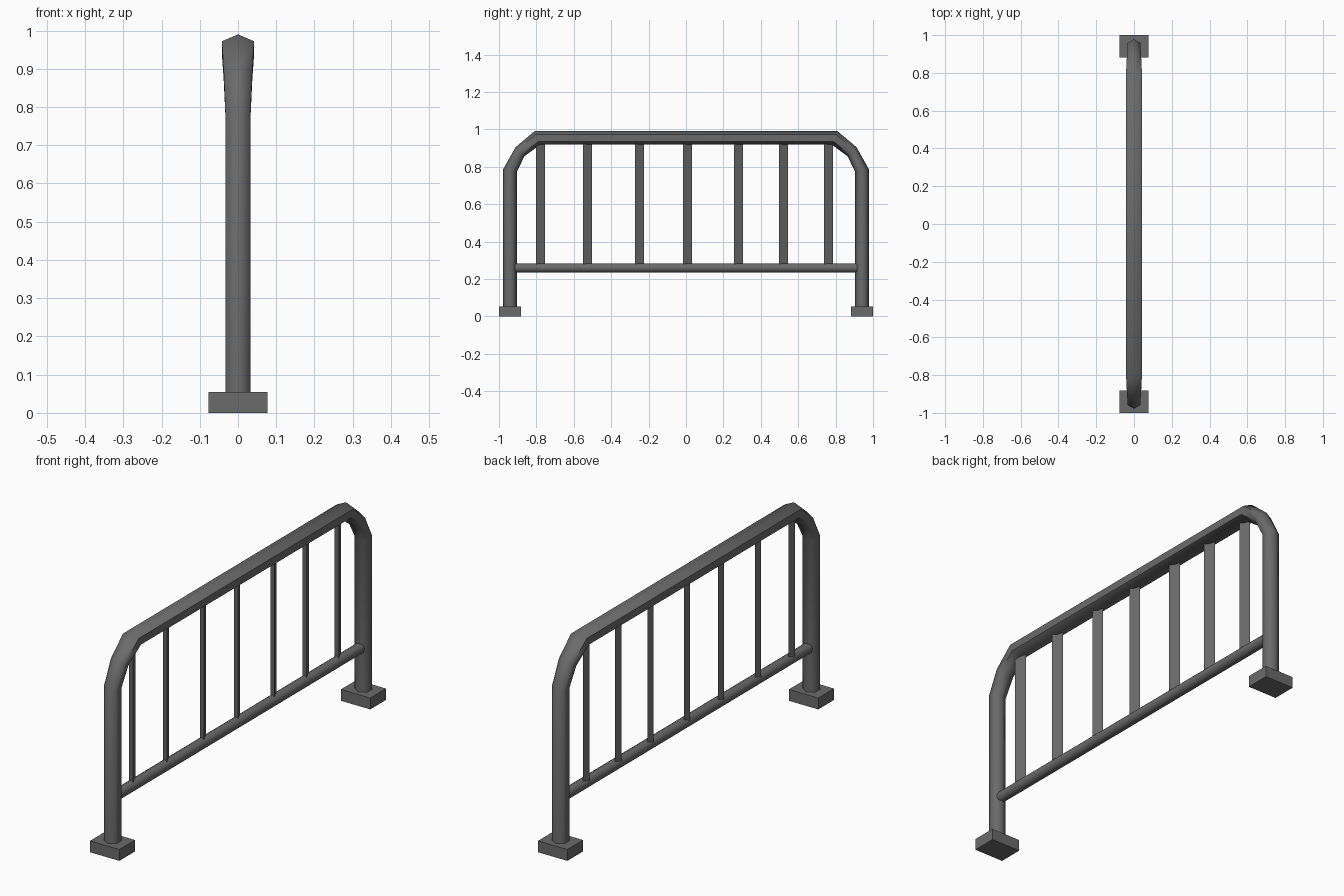
import bpy, bmesh, math

if "Cube" in bpy.data.objects:
    bpy.data.objects.remove(bpy.data.objects["Cube"])

grey = bpy.data.materials.new("dark grey metal")
grey.diffuse_color = (0.145, 0.145, 0.145, 1)
grey.use_nodes = True
grey.node_tree.nodes["Principled BSDF"].inputs["Base Color"].default_value = grey.diffuse_color


def finish(bm, name, smooth=False):
    bmesh.ops.recalc_face_normals(bm, faces=bm.faces[:])
    mesh = bpy.data.meshes.new(name)
    bm.to_mesh(mesh)
    bm.free()
    mesh.materials.append(grey)
    ob = bpy.data.objects.new(name, mesh)
    bpy.context.scene.collection.objects.link(ob)
    if smooth:
        bpy.ops.object.select_all(action='DESELECT')
        ob.select_set(True)
        bpy.context.view_layer.objects.active = ob
        bpy.ops.object.shade_smooth_by_angle(angle=math.radians(65))
    return ob


def loft(name, rings, smooth=False):
    """Skin a list of rings and cap both ends."""
    bm = bmesh.new()
    vs = [[bm.verts.new(p) for p in r] for r in rings]
    n = len(vs[0])
    for a, b in zip(vs, vs[1:]):
        for i in range(n):
            j = (i + 1) % n
            bm.faces.new((a[i], a[j], b[j], b[i]))
    bm.faces.new(vs[0])
    bm.faces.new(vs[-1])
    return finish(bm, name, smooth)


# Bent tube frame: (y, z, outward direction in degrees, in-plane radius, x radius)
half = [(-0.941, 0.03, 180, 0.037, 0.038),
        (-0.941, 0.78, 171, 0.0375, 0.038),
        (-0.888, 0.88, 135, 0.034, 0.043),
        (-0.795, 0.954, 113, 0.039, 0.0485)]
path = half + [(-y, z, 180 - d, rn, rx) for y, z, d, rn, rx in reversed(half)]
rings = []
for y, z, d, rn, rx in path:
    c, s = math.cos(math.radians(d)), math.sin(math.radians(d))
    ring = []
    for k in range(6):
        a = k * math.pi / 3
        t = rn * math.cos(a)
        ring.append((rx * math.sin(a), y + c * t, z + s * t))
    rings.append(ring)
loft("tube_frame", rings, True)

# Lower rail
loft("lower_rail", [[(0.025 * math.sin(k * math.pi / 4), y, 0.259 + 0.025 * math.cos(k * math.pi / 4))
                     for k in range(8)] for y in (-0.915, 0.915)], True)

# Three-sided upright bars, slightly uneven spacing
section = [(-0.01, 0.024), (0.012, -0.024), (-0.022, -0.006)]
for i, y in enumerate((-0.779, -0.526, -0.249, 0.007, 0.28, 0.521, 0.763)):
    loft(f"upright_bar_{i + 1}", [[(px, y + py, z) for px, py in section] for z in (0.265, 0.94)])

# Foot blocks
for side, y in (("front", -0.941), ("back", 0.941)):
    loft(f"{side}_foot", [[(sx * 0.077, y + sy * 0.059, z) for sx, sy in ((-1, -1), (1, -1), (1, 1), (-1, 1))]
                          for z in (0, 0.054)])
